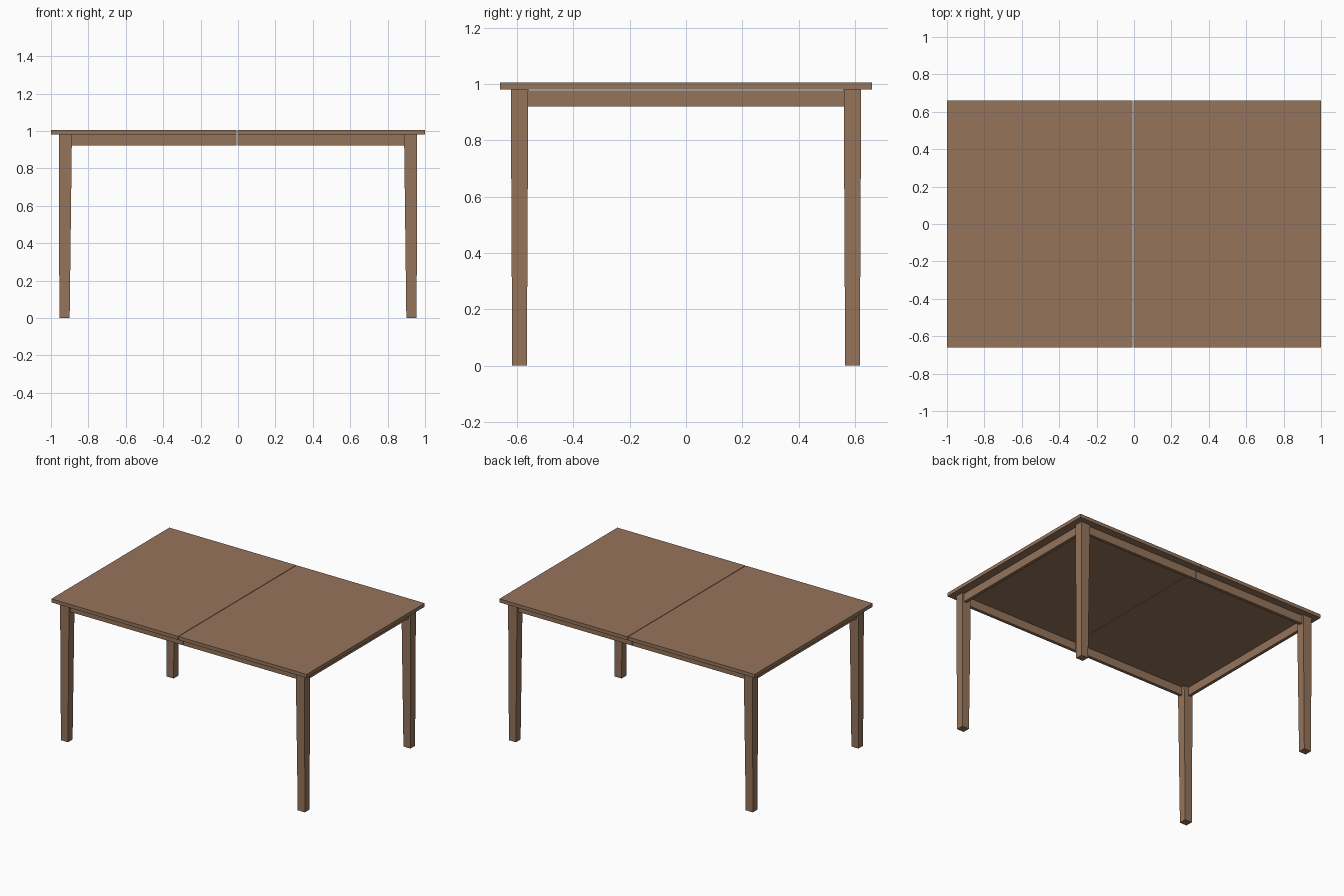
import bpy
import bmesh

if "Cube" in bpy.data.objects:
    bpy.data.objects.remove(bpy.data.objects["Cube"])

wood = bpy.data.materials.new("brown_wood")
wood.diffuse_color = (0.30, 0.175, 0.105, 1)
wood.use_nodes = True
wood.node_tree.nodes["Principled BSDF"].inputs["Base Color"].default_value = wood.diffuse_color


def block(name, x, y, z, foot=None):
    """Box from (min, max) ranges; foot gives narrower x and y ranges at the bottom."""
    fx, fy = foot or (x, y)
    bm = bmesh.new()
    bmesh.ops.create_cube(bm, size=1)
    for v in bm.verts:
        top = v.co.z > 0
        xr, yr = (x, y) if top else (fx, fy)
        v.co = (xr[v.co.x > 0], yr[v.co.y > 0], z[top])
    mesh = bpy.data.meshes.new(name)
    bm.to_mesh(mesh)
    bm.free()
    mesh.materials.append(wood)
    obj = bpy.data.objects.new(name, mesh)
    bpy.context.collection.objects.link(obj)
    return obj


def flip(r, s):
    return tuple(sorted((r[0] * s, r[1] * s)))


SEAM = (-0.007, -0.003)      # narrow gap between the two leaves
halves = {"left": (-1.0, SEAM[0]), "right": (SEAM[1], 1.0)}

# Table top leaves
for side, xr in halves.items():
    block(f"top_leaf_{side}", xr, (-0.66, 0.66), (0.98, 1.005))

for sy, depth in ((-1, "front"), (1, "back")):
    # Tapered legs
    for sx, side in ((-1, "left"), (1, "right")):
        block(f"{depth}_{side}_leg",
              flip((0.888, 0.958), sx), flip((0.56, 0.622), sy), (0, 0.98),
              foot=(flip((0.90, 0.955), sx), flip((0.565, 0.617), sy)))
    # Long aprons, split under the seam
    block(f"{depth}_left_apron", (-0.89, SEAM[0]),
          flip((0.585, 0.607), sy), (0.922, 0.98))
    block(f"{depth}_right_apron", (SEAM[1], 0.89),
          flip((0.585, 0.607), sy), (0.922, 0.98))

# Short end aprons
for sx, side in ((-1, "left"), (1, "right")):
    block(f"{side}_end_apron", flip((0.922, 0.944), sx),
          (-0.562, 0.562), (0.919, 0.977))
